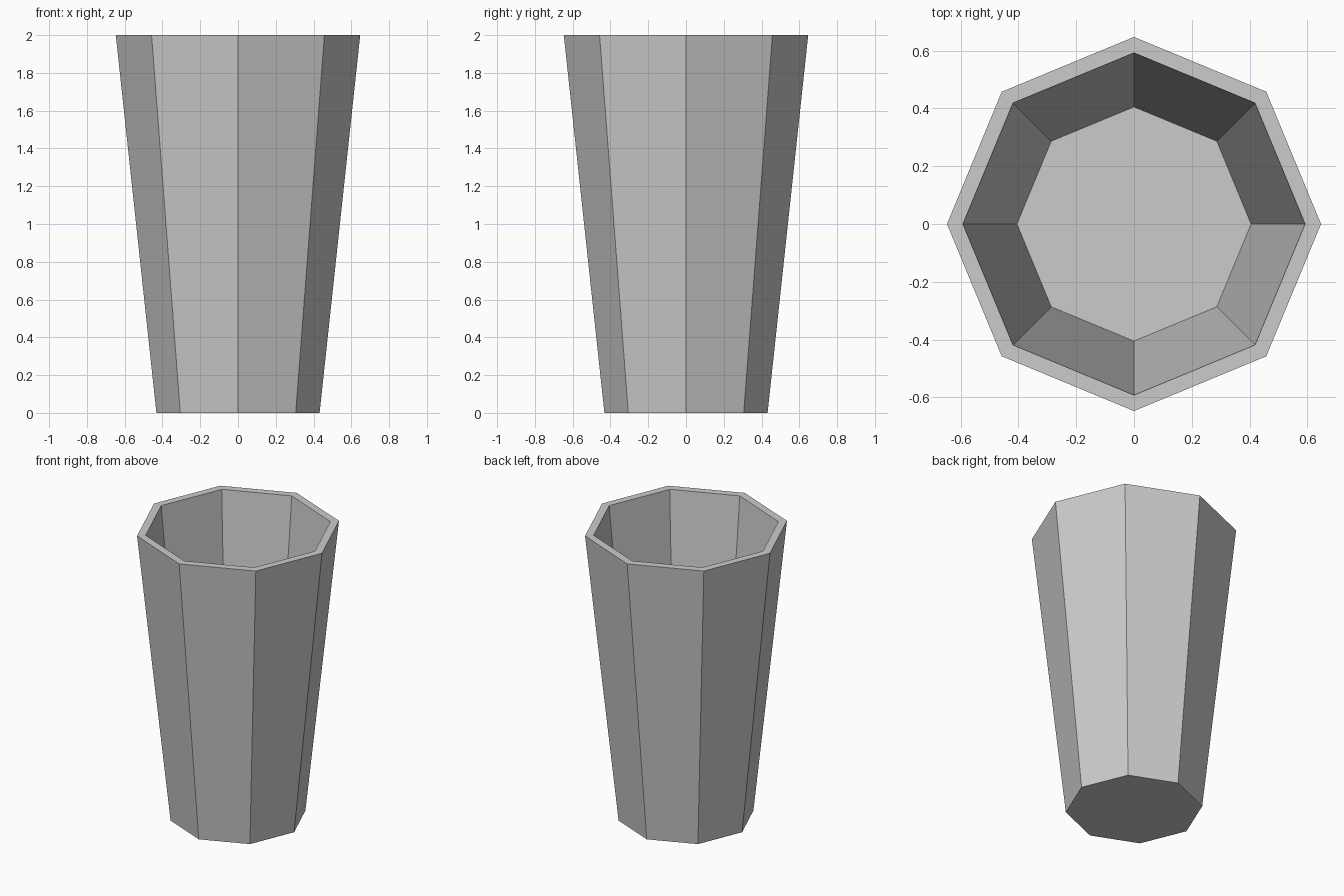
import bpy, bmesh
from math import cos, sin, pi

if "Cube" in bpy.data.objects:
    bpy.data.objects.remove(bpy.data.objects["Cube"])

SIDES = 8
# (radius, height) of each ring: outer foot, outer rim, inner rim, inner floor
PROFILE = [(0.432, 0.0), (0.647, 2.0), (0.592, 2.0), (0.405, 0.12)]


def ring(bm, radius, z):
    return [bm.verts.new((radius * cos(2 * pi * i / SIDES),
                          radius * sin(2 * pi * i / SIDES), z))
            for i in range(SIDES)]


# Tapered octagonal cup: outer wall, flat rim, inner wall
bm = bmesh.new()
rings = [ring(bm, r, z) for r, z in PROFILE]
for a, b in zip(rings, rings[1:]):
    for i in range(SIDES):
        j = (i + 1) % SIDES
        bm.faces.new((a[i], a[j], b[j], b[i]))

# Underside and inner floor
bm.faces.new(rings[0][::-1])
bm.faces.new(rings[-1])
bmesh.ops.recalc_face_normals(bm, faces=bm.faces)

mesh = bpy.data.meshes.new("cup")
bm.to_mesh(mesh)
bm.free()
cup = bpy.data.objects.new("cup", mesh)
bpy.context.collection.objects.link(cup)
